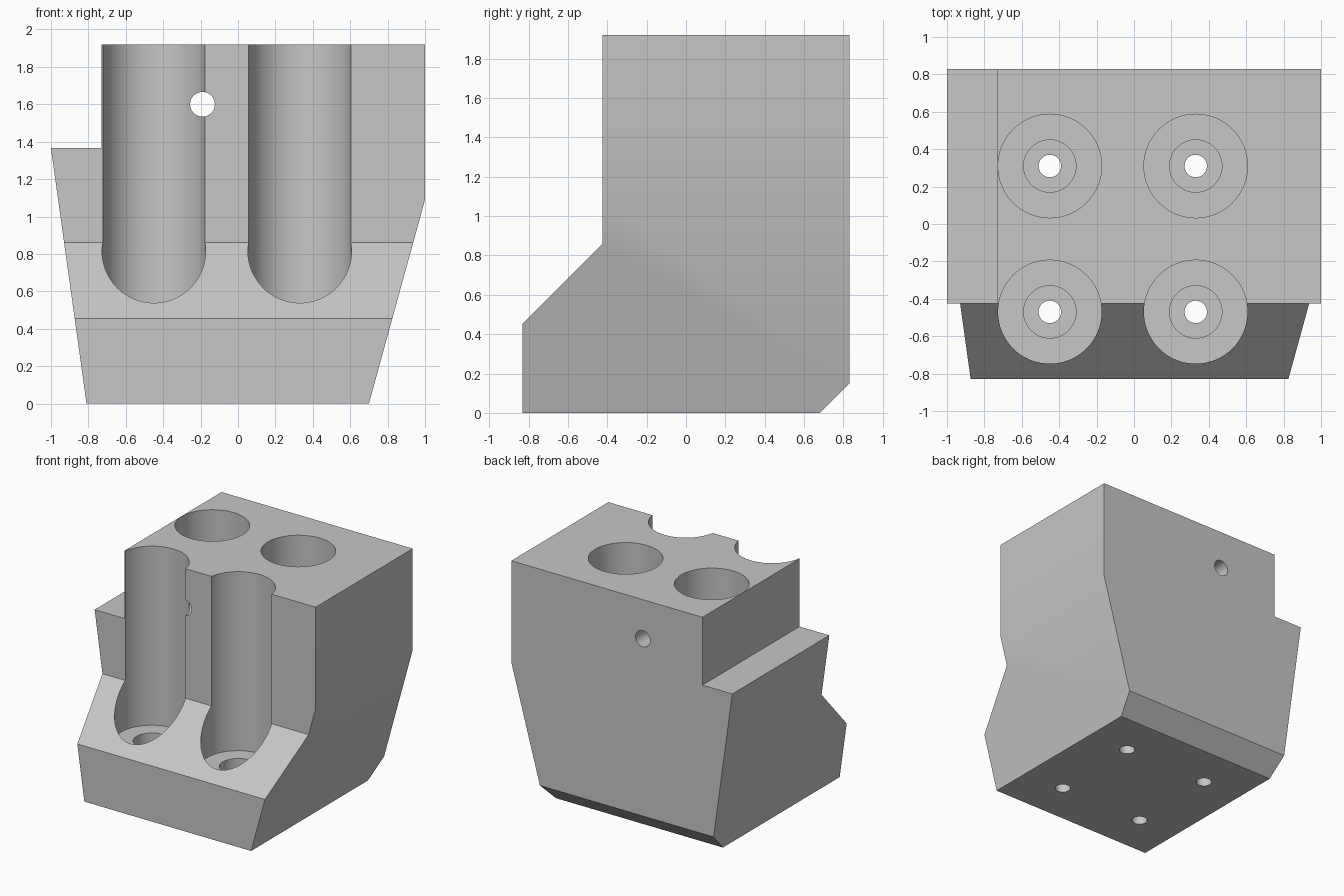
import bpy
import bmesh
import math
from mathutils import Matrix, Vector

default = bpy.data.objects.get("Cube")
if default:
    bpy.data.objects.remove(default, do_unlink=True)

grey = bpy.data.materials.new("plain grey")
grey.use_nodes = True
grey.diffuse_color = (0.57, 0.57, 0.57, 1)
grey.node_tree.nodes["Principled BSDF"].inputs["Base Color"].default_value = grey.diffuse_color


def add_object(name, bm):
    bmesh.ops.recalc_face_normals(bm, faces=bm.faces)
    mesh = bpy.data.meshes.new(name)
    bm.to_mesh(mesh)
    bm.free()
    mesh.materials.append(grey)
    obj = bpy.data.objects.new(name, mesh)
    bpy.context.collection.objects.link(obj)
    return obj


def prism(name, points, sweep):
    """Extrude a closed planar outline along a vector."""
    bm = bmesh.new()
    face = bm.faces.new([bm.verts.new(p) for p in points])
    result = bmesh.ops.extrude_face_region(bm, geom=[face], use_keep_orig=True)
    moved = [v for v in result["geom"] if isinstance(v, bmesh.types.BMVert)]
    bmesh.ops.translate(bm, verts=moved, vec=Vector(sweep))
    return add_object(name, bm)


def cylinder(name, radius, depth, centre, turn=0, sides=64):
    bm = bmesh.new()
    matrix = Matrix.Translation(centre) @ Matrix.Rotation(turn, 4, "X")
    bmesh.ops.create_cone(bm, cap_ends=True, segments=sides, radius1=radius,
                          radius2=radius, depth=depth, matrix=matrix)
    return add_object(name, bm)


def combine(target, cutter, operation="DIFFERENCE"):
    cutter.hide_render = True
    mod = target.modifiers.new("cut", "BOOLEAN")
    mod.operation, mod.solver, mod.object = operation, "EXACT", cutter
    bpy.context.view_layer.objects.active = target
    bpy.ops.object.modifier_apply(modifier=mod.name)
    bpy.data.objects.remove(cutter, do_unlink=True)


# Block body: front outline intersected with side outline
front = [(-0.81, 0), (0.70, 0), (1, 1.09), (1, 1.92),
         (-0.73, 1.92), (-0.73, 1.365), (-1, 1.365)]
side = [(-0.83, 0), (0.68, 0), (0.83, 0.15), (0.83, 1.92),
        (-0.425, 1.92), (-0.425, 0.86), (-0.83, 0.455)]
block = prism("mounting_block", [(x, -1, z) for x, z in front], (0, 2, 0))
profile = prism("side_profile", [(-1.2, y, z) for y, z in side], (2.4, 0, 0))
combine(block, profile, "INTERSECT")

# Four stepped vertical bores: wide well, counterbore, screw hole
for x in (-0.45, 0.33):
    for y in (-0.47, 0.31):
        for radius, floor in ((0.277, 0.455), (0.14, 0.2), (0.06, -0.2)):
            top = 2.2
            combine(block, cylinder("bore_cutter", radius, top - floor,
                                    (x, y, (top + floor) / 2)))

# Cross hole running front to back
combine(block, cylinder("cross_hole_cutter", 0.066, 2.4, (-0.19, 0, 1.6),
                        math.pi / 2, 48))

# Smooth bores and the shallow side bend, sharp corners elsewhere
bpy.ops.object.select_all(action="DESELECT")
block.select_set(True)
bpy.context.view_layer.objects.active = block
bpy.ops.object.shade_smooth_by_angle(angle=math.radians(30))
